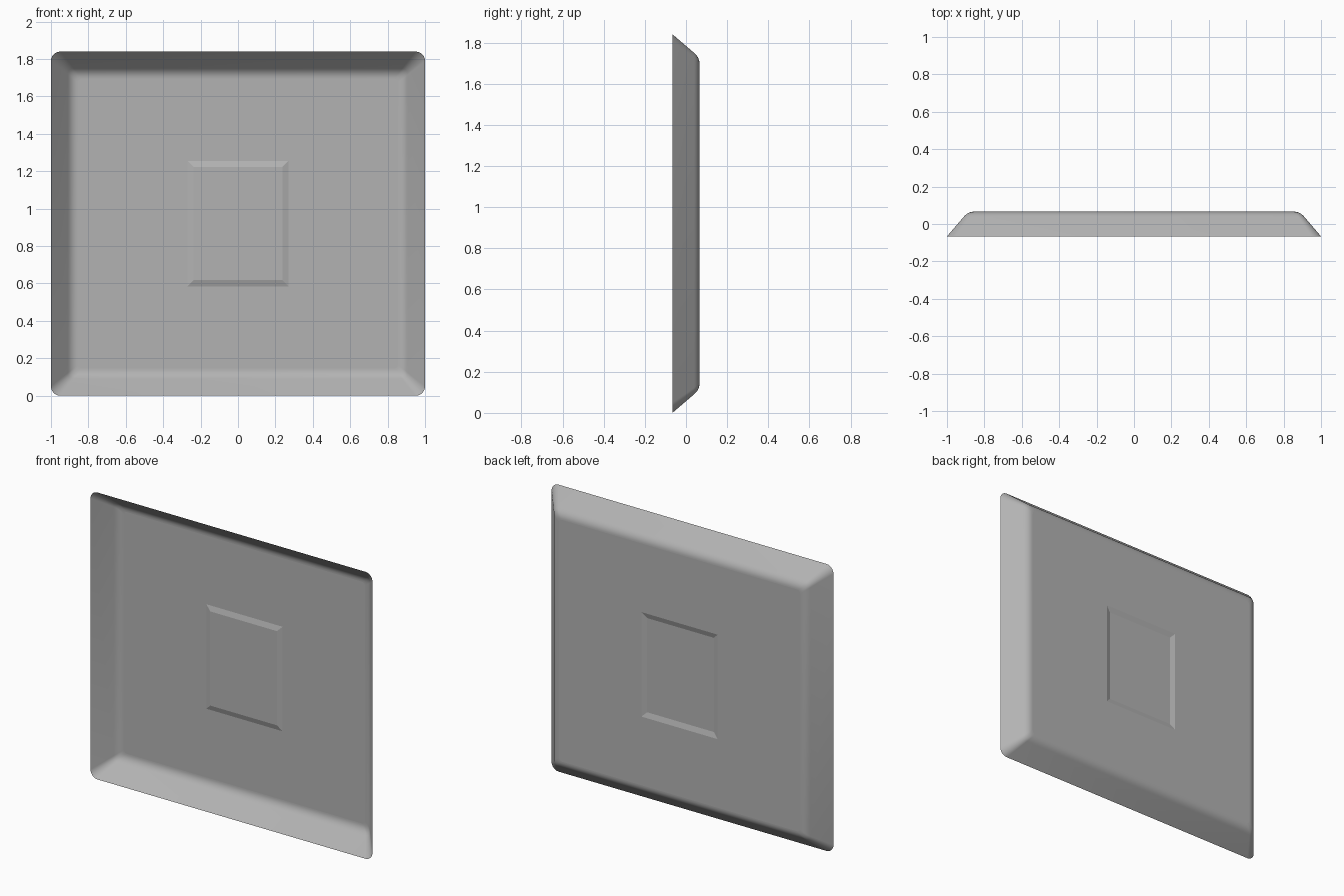
import bpy, bmesh, math
from mathutils import Vector

cube = bpy.data.objects.get("Cube")
if cube:
    bpy.data.objects.remove(cube, do_unlink=True)

HALF_W, HALF_H, HALF_D = 1.0, 0.92, 0.066
CORNER_STEPS = 6

grey = bpy.data.materials.new("plain_grey")
grey.use_nodes = True
grey.diffuse_color = (0.45, 0.45, 0.45, 1)
grey.node_tree.nodes["Principled BSDF"].inputs["Base Color"].default_value = (0.45, 0.45, 0.45, 1)

bm = bmesh.new()


def ring(hw, hh, y, radius):
    """Rounded rectangle of vertices facing the front."""
    verts = []
    for corner, (sx, sz) in enumerate([(1, 1), (-1, 1), (-1, -1), (1, -1)]):
        for i in range(CORNER_STEPS + 1):
            a = math.pi / 2 * (corner + i / CORNER_STEPS)
            x = sx * (hw - radius) + radius * math.cos(a)
            z = sz * (hh - radius) + radius * math.sin(a)
            verts.append(bm.verts.new((x, y, HALF_H + z)))
    return verts


def bridge(outer, inner, smooth):
    n = len(outer)
    for i in range(n):
        j = (i + 1) % n
        bm.faces.new((outer[i], outer[j], inner[j], inner[i])).smooth = smooth


# Sloping wall and rounded fold down to the floor: inset against depth
rim, start = Vector((0, -HALF_D)), Vector((0.09, 0.039))
bend, end = Vector((0.113, HALF_D)), Vector((0.145, HALF_D))
profile = [rim, start]
for i in range(1, 9):
    t = i / 8
    profile.append(start * (1 - t) ** 2 + bend * 2 * t * (1 - t) + end * t * t)

last = None
for inset, y in profile:
    loop = ring(HALF_W - inset, HALF_H - inset, y, 0.05 - 0.2 * inset)
    if last:
        bridge(last, loop, True)
    last = loop

# Flat floor around a shallow raised panel with bevelled edges
for hw, hh, y in [(0.27, 0.335, HALF_D), (0.237, 0.302, HALF_D - 0.01)]:
    loop = ring(hw, hh, y, 0)
    bridge(last, loop, False)
    last = loop
bm.faces.new(last).smooth = False
bmesh.ops.remove_doubles(bm, verts=bm.verts, dist=0.0001)

# Crisp edges around the panel
for e in bm.edges:
    if any(not f.smooth for f in e.link_faces):
        e.smooth = all(f.smooth for f in e.link_faces)

mesh = bpy.data.meshes.new("tray_panel")
bm.to_mesh(mesh)
bm.free()
mesh.materials.append(grey)
tray = bpy.data.objects.new("tray_panel", mesh)
bpy.context.collection.objects.link(tray)
